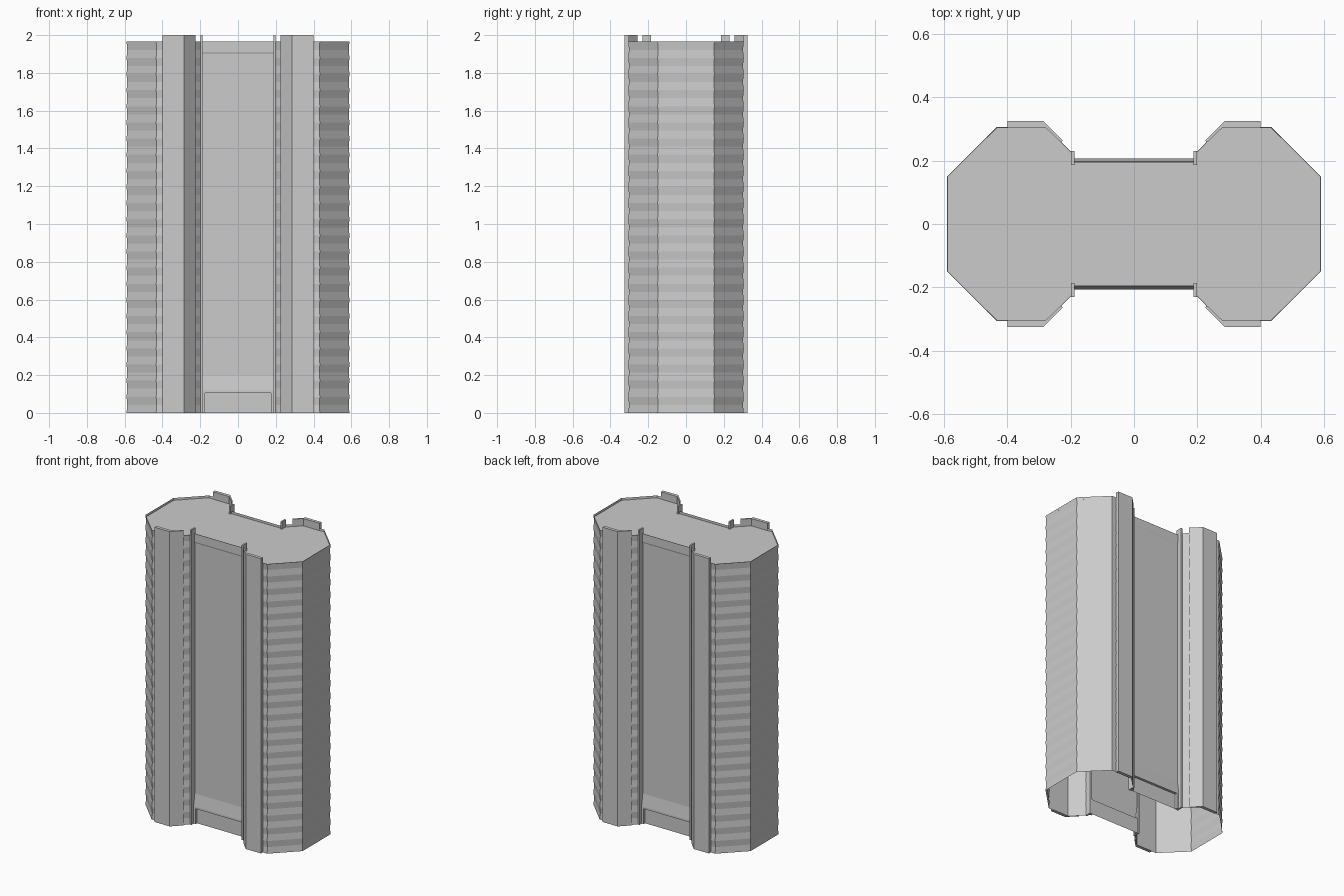
import bpy, bmesh

if "Cube" in bpy.data.objects:
    bpy.data.objects.remove(bpy.data.objects["Cube"], do_unlink=True)

concrete = bpy.data.materials.new("light_grey_concrete")
concrete.use_nodes = True
GREY = (0.6, 0.6, 0.6, 1)
concrete.diffuse_color = GREY
concrete.node_tree.nodes["Principled BSDF"].inputs["Base Color"].default_value = GREY

WALL_TOP = 1.965
ROOF = 1.95
FLOORS = 23
SIDES = {"left": 1, "right": -1}
FACES = {"front": -1, "back": 1}


def finish(name, bm):
    bmesh.ops.recalc_face_normals(bm, faces=bm.faces[:])
    mesh = bpy.data.meshes.new(name)
    bm.to_mesh(mesh)
    bm.free()
    mesh.materials.append(concrete)
    obj = bpy.data.objects.new(name, mesh)
    bpy.context.collection.objects.link(obj)
    return obj


def loft(name, rings):
    """Open sheet through matching rows of points."""
    bm = bmesh.new()
    rows = [[bm.verts.new(p) for p in ring] for ring in rings]
    for a, b in zip(rows, rows[1:]):
        for i in range(len(a) - 1):
            bm.faces.new((a[i], a[i + 1], b[i + 1], b[i]))
    return finish(name, bm)


def prism(name, outline, z0, z1):
    """Closed upright solid over a plan outline."""
    bm = bmesh.new()
    base = bm.faces.new([bm.verts.new((x, y, z0)) for x, y in outline])
    top = bmesh.ops.extrude_face_region(bm, geom=[base])["geom"]
    bmesh.ops.translate(bm, vec=(0, 0, z1 - z0),
                        verts=[v for v in top if isinstance(v, bmesh.types.BMVert)])
    return finish(name, bm)


def box(name, x0, x1, y0, y1, z0, z1):
    return prism(name, [(x0, y0), (x1, y0), (x1, y1), (x0, y1)], z0, z1)


# Plan of one wing, front to back
half = [(0.19, 0.22), (0.278, 0.306), (0.433, 0.306), (0.59, 0.15)]
wing = [(x, -y) for x, y in half] + half[::-1]
CENTRE = 0.357


def shrink(points, s):
    return [(CENTRE + (x - CENTRE) * s, y * s) for x, y in points]


# Wing facades, folded slightly at every floor
for side, sx in SIDES.items():
    rings = []
    for k in range(2 * FLOORS + 1):
        plan = shrink(wing, 0.985 if k % 2 else 1)
        rings.append([(sx * x, y, WALL_TOP * k / (2 * FLOORS)) for x, y in plan])
    loft(side + "_wing_facade", rings)

# Roof slab just below the wall top
left_edge = [(0.19, -0.195)] + shrink(wing, 0.995) + [(0.19, 0.195)]
right_edge = [(-x, y) for x, y in left_edge[::-1]]
bm = bmesh.new()
bm.faces.new([bm.verts.new((x, y, ROOF)) for x, y in left_edge + right_edge])
bmesh.ops.triangulate(bm, faces=bm.faces[:])
finish("roof", bm)

# Central walls with a recessed entrance and sloped sill above it
profile = [(0.19, 0), (0.19, 0.105), (0.207, 0.105), (0.207, 0.118),
           (0.195, 0.2), (0.195, 1.9), (0.198, 1.91), (0.198, WALL_TOP)]
for face, sy in FACES.items():
    loft(face + "_central_wall",
         [[(x, sy * y, z) for x in (-0.19, 0.19)] for y, z in profile])

    for side, sx in SIDES.items():
        tag = face + "_" + side
        box(tag + "_entrance_jamb", sx * 0.174, sx * 0.19, sy * 0.188, sy * 0.206, 0, 0.106)
        # Thin full-height fin at the inner corner
        box(tag + "_corner_fin", sx * 0.188, sx * 0.199, sy * 0.186, sy * 0.23, 0, 2)
        # Bent pilaster plate that rises above the roof
        plate = [(0.4, 0.303), (0.4, 0.325), (0.286, 0.325),
                 (0.225, 0.264), (0.23, 0.257), (0.278, 0.303)]
        prism(tag + "_pilaster", [(sx * x, sy * y) for x, y in plate], 0, 2)
